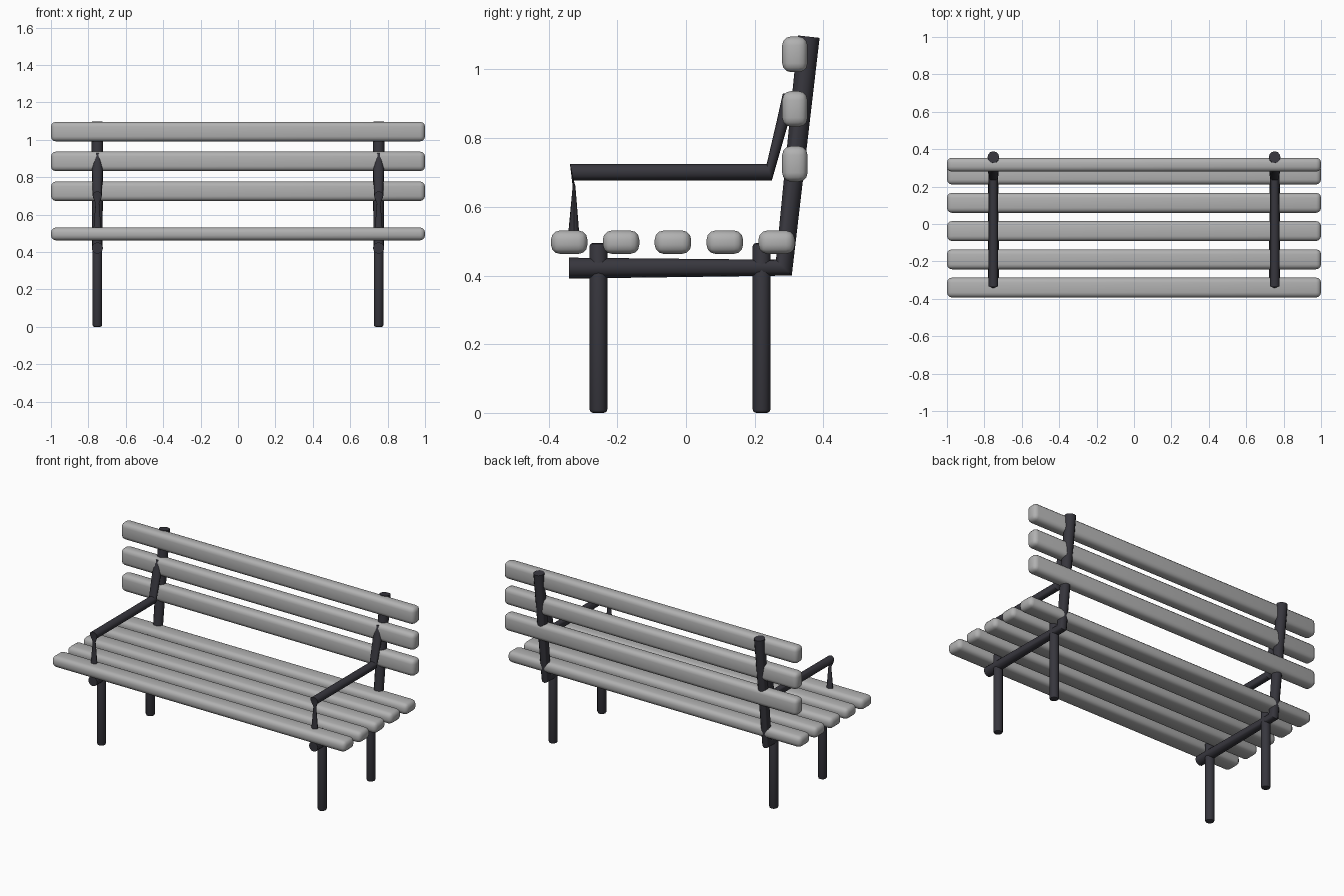
import bpy, bmesh, math
from mathutils import Vector

cube = bpy.data.objects.get("Cube")
if cube:
    bpy.data.objects.remove(cube, do_unlink=True)


def make_material(name, color):
    m = bpy.data.materials.new(name)
    m.use_nodes = True
    m.diffuse_color = color
    m.node_tree.nodes["Principled BSDF"].inputs["Base Color"].default_value = color
    return m


slat_grey = make_material("slat grey", (0.44, 0.44, 0.44, 1))
iron = make_material("dark iron", (0.038, 0.037, 0.047, 1))


def finish(name, bm, material, angle):
    bmesh.ops.recalc_face_normals(bm, faces=bm.faces)
    mesh = bpy.data.meshes.new(name)
    bm.to_mesh(mesh)
    bm.free()
    mesh.materials.append(material)
    ob = bpy.data.objects.new(name, mesh)
    bpy.context.scene.collection.objects.link(ob)
    bpy.ops.object.select_all(action='DESELECT')
    ob.select_set(True)
    bpy.context.view_layer.objects.active = ob
    bpy.ops.object.shade_smooth_by_angle(angle=math.radians(angle))
    return ob


def slat(name, y, z, depth, height):
    bm = bmesh.new()
    bmesh.ops.create_cube(bm, size=1)
    bmesh.ops.scale(bm, vec=(2, depth, height), verts=bm.verts)
    bmesh.ops.translate(bm, vec=(0, y, z), verts=bm.verts)
    bmesh.ops.bevel(bm, geom=bm.edges[:], offset=0.026, segments=3,
                    profile=0.5, affect='EDGES')
    finish(name, bm, slat_grey, 30)


def tube(name, x, rings, sides=12):
    """Loft oval rings; each is two opposite (y, z) points and a half width in x."""
    bm = bmesh.new()
    loops = []
    for a, b, w in rings:
        a, b = Vector((x, *a)), Vector((x, *b))
        mid, half = (a + b) / 2, (a - b) / 2
        loops.append([bm.verts.new(mid + half * math.cos(t) + Vector((w * math.sin(t), 0, 0)))
                      for t in (math.tau * i / sides for i in range(sides))])
    for lo, hi in zip(loops, loops[1:]):
        for i in range(sides):
            j = (i + 1) % sides
            bm.faces.new((lo[i], lo[j], hi[j], hi[i]))
    bm.faces.new(loops[0])
    bm.faces.new(loops[-1])
    finish(name, bm, iron, 40)


def leg(name, x, y, top=0.495, radius=0.026):
    bm = bmesh.new()
    bmesh.ops.create_cone(bm, cap_ends=True, segments=12, radius1=radius,
                          radius2=radius, depth=top)
    bmesh.ops.translate(bm, vec=(x, y, top / 2), verts=bm.verts)
    rims = [e for e in bm.edges if abs(e.verts[0].co.z - e.verts[1].co.z) < 0.001]
    bmesh.ops.bevel(bm, geom=rims, offset=0.01, segments=2, profile=0.5, affect='EDGES')
    finish(name, bm, iron, 40)


# Seat and backrest slats
for i in range(5):
    slat(f"seat_slat_{i + 1}", -0.34 + 0.151 * i, 0.497, 0.106, 0.068)
for i, z in enumerate((0.725, 0.885, 1.044)):
    slat(f"back_slat_{i + 1}", 0.317, z, 0.074, 0.104)

# Iron frames, one at each end
for side, x in (("left", 0.752), ("right", -0.752)):
    leg(f"{side}_front_leg", x, -0.255)
    leg(f"{side}_back_leg", x, 0.22)

    # Seat rail bending up into the leaning back post
    tube(f"{side}_seat_rail_and_back_post", x, [
        ((-0.34, 0.452), (-0.34, 0.391), 0.030),
        ((0.262, 0.446), (0.308, 0.400), 0.028),
        ((0.326, 1.099), (0.389, 1.092), 0.031)])

    # Armrest from the back post, pinching into a flared front support
    tube(f"{side}_armrest", x, [
        ((0.282, 0.930), (0.325, 0.930), 0.012),
        ((0.263, 0.845), (0.298, 0.845), 0.028),
        ((0.235, 0.725), (0.250, 0.677), 0.025),
        ((-0.338, 0.725), (-0.327, 0.677), 0.025),
        ((-0.330, 0.660), (-0.322, 0.660), 0.010),
        ((-0.345, 0.500), (-0.309, 0.500), 0.022)])
